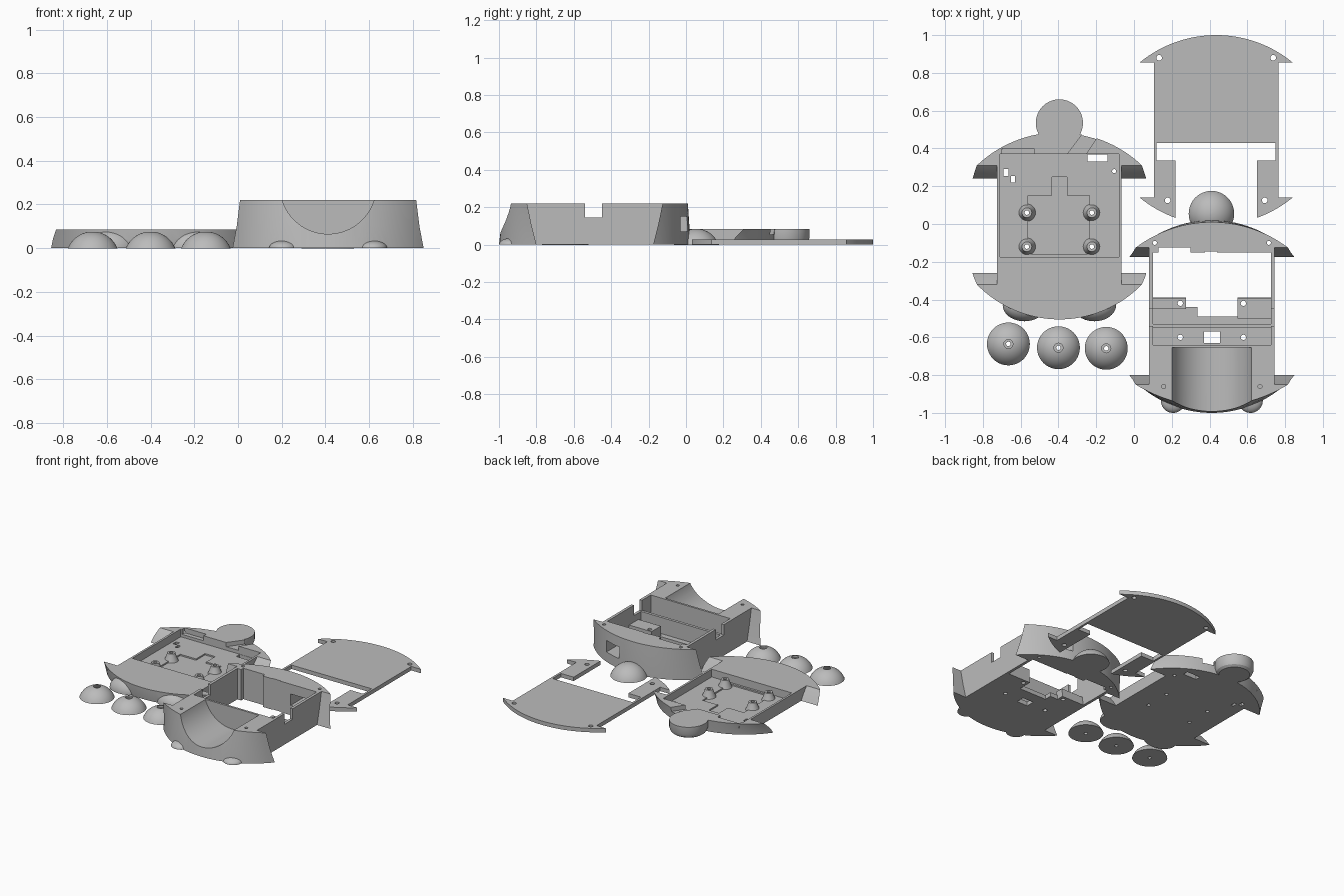
import bpy, bmesh, math

if "Cube" in bpy.data.objects:
    bpy.data.objects.remove(bpy.data.objects["Cube"], do_unlink=True)

grey = bpy.data.materials.new("plain_grey")
grey.use_nodes = True
grey.diffuse_color = (0.5, 0.5, 0.5, 1)
grey.node_tree.nodes["Principled BSDF"].inputs["Base Color"].default_value = (0.5, 0.5, 0.5, 1)


def loft(name, rings):
    """Closed solid through rings of 3D points with equal counts."""
    bm = bmesh.new()
    rows = [[bm.verts.new(p) for p in ring] for ring in rings]
    for low, high in zip(rows, rows[1:]):
        for i in range(len(low)):
            j = (i + 1) % len(low)
            bm.faces.new((low[i], low[j], high[j], high[i]))
    bm.faces.new(rows[0][::-1])
    bm.faces.new(rows[-1])
    bmesh.ops.recalc_face_normals(bm, faces=bm.faces)
    mesh = bpy.data.meshes.new(name)
    bm.to_mesh(mesh)
    bm.free()
    mesh.materials.append(grey)
    obj = bpy.data.objects.new(name, mesh)
    bpy.context.collection.objects.link(obj)
    return obj


def prism(name, pts, z0, z1):
    return loft(name, [[(x, y, z) for x, y in pts] for z in (z0, z1)])


def box(x0, x1, y0, y1, z0, z1, name="block"):
    return prism(name, [(x0, y0), (x1, y0), (x1, y1), (x0, y1)], z0, z1)


def turned(x, y, profile, name="turned", n=40):
    """Solid of revolution from (radius, z) pairs."""
    return loft(name, [[(x + r * math.cos(i * math.tau / n), y + r * math.sin(i * math.tau / n), z)
                        for i in range(n)] for r, z in profile])


def hole(x, y, r, z0=-0.1, z1=0.4):
    return turned(x, y, [(r, z0), (r, z1)], "hole", 20)


def dome_profile(r, h, n=10):
    """Spherical cap with base radius r and height h."""
    big = (r * r + h * h) / (2 * h)
    top = math.asin(r / big) if h < big else math.pi / 2
    return [(big * math.sin(a), h - big + big * math.cos(a))
            for a in [top * (1 - i / n) + 0.01 for i in range(n + 1)]]


def arc(cx, w, chord, apex, n=32):
    """Circular arc through two tips and an apex."""
    s = abs(apex - chord)
    r = (w * w + s * s) / (2 * s)
    a = math.asin(w / r)
    sign = 1 if apex > chord else -1
    return [(cx + r * math.sin(t), apex - sign * r * (1 - math.cos(t)))
            for t in [a * (2 * i / n - 1) for i in range(n + 1)]]


def cap(cx, levels):
    """Curved end with fenders; levels are (z, half width, chord y, apex y)."""
    return loft("cap", [[(x, y, z) for x, y in arc(cx, w, c, p)] for z, w, c, p in levels])


def combine(target, tools, operation):
    for tool in tools:
        mod = target.modifiers.new("combine", "BOOLEAN")
        mod.operation, mod.solver, mod.object = operation, "EXACT", tool
        bpy.context.view_layer.objects.active = target
        bpy.ops.object.modifier_apply(modifier=mod.name)
        bpy.data.objects.remove(tool, do_unlink=True)


def add(target, *tools):
    combine(target, tools, "UNION")


def cut(target, *tools):
    combine(target, tools, "DIFFERENCE")


def lamp(x, y, rx, ry, h):
    obj = turned(0, 0, [(math.cos(a), math.sin(a)) for a in [i * 0.155 for i in range(11)]])
    for v in obj.data.vertices:
        v.co = (x + v.co.x * rx, y + v.co.y * ry, v.co.z * h)
    return obj


def finish(obj):
    bpy.ops.object.select_all(action="DESELECT")
    obj.select_set(True)
    bpy.context.view_layer.objects.active = obj
    bpy.ops.object.shade_smooth_by_angle(angle=math.radians(30))


# Lower chassis: tray with fendered ends, tail disc and lamps
cx, top = -0.395, 0.085
chassis = box(-0.725, -0.065, -0.36, 0.34, 0, top, "lower_chassis")
add(chassis,
    cap(cx, [(0, 0.46, 0.24, 0.475), (0.04, 0.452, 0.265, 0.48), (top, 0.437, 0.31, 0.485)]),
    cap(cx, [(0, 0.46, -0.26, -0.495), (0.04, 0.452, -0.285, -0.502), (top, 0.437, -0.32, -0.505)]),
    turned(cx, 0.535, [(0.1, 0), (0.116, 0.012), (0.125, 0.035), (0.125, top)]),
    *[lamp(cx + s * 0.185, -0.43, 0.115, 0.085, 0.084) for s in (-1, 1)])
cut(chassis,
    box(-0.71, -0.08, -0.175, 0.37, 0.03, 0.2),
    box(-0.56, -0.235, -0.16, 0.15, 0.02, 0.2),
    box(-0.435, -0.355, 0.14, 0.25, 0.02, 0.2),
    box(-0.70, -0.53, 0.35, 0.4, 0.05, 0.2),
    prism("channel", [(-0.36, 0.36), (-0.26, 0.36), (-0.18, 0.48), (-0.27, 0.48)], 0.055, 0.2),
    box(-0.245, -0.14, 0.33, 0.368, -0.1, 0.2),
    box(-0.69, -0.665, 0.255, 0.29, -0.1, 0.2),
    box(-0.65, -0.63, 0.22, 0.255, -0.1, 0.2),
    hole(-0.105, 0.28, 0.011))

# Screw posts in the tray
for sx in (-1, 1):
    for y in (-0.12, 0.06):
        x = cx + sx * 0.172
        add(chassis, turned(x, y, [(0.048, 0.015), (0.03, 0.06), (0.026, 0.075)], n=24))
        cut(chassis, hole(x, y, 0.012))
finish(chassis)

# Upper shell: deep tapered ends on an open box
cx, top = 0.412, 0.22
shell = box(0.08, 0.745, -0.88, -0.12, 0, top, "upper_shell")
add(shell,
    cap(cx, [(0, 0.437, -0.175, 0.02), (0.1, 0.418, -0.15, 0.018), (top, 0.403, -0.125, 0.01)]),
    cap(cx, [(0, 0.437, -0.8, -1.0), (0.1, 0.418, -0.825, -0.988), (top, 0.403, -0.85, -0.965)]),
    *[lamp(cx + s * 0.205, -0.935, 0.065, 0.065, 0.035) for s in (-1, 1)])
cut(shell,
    box(0.1, 0.725, -0.64, -0.15, 0.03, 0.4),
    box(0.1, 0.725, -0.39, -0.15, -0.1, 0.1),
    box(0.275, 0.548, -0.44, -0.38, -0.1, 0.1),
    box(0.335, 0.548, -0.49, -0.43, -0.1, 0.1),
    box(0.13, 0.3, -0.16, -0.125, -0.1, 0.4),
    box(0.375, 0.44, -0.16, -0.145, -0.1, 0.4),
    box(0.05, 0.78, -0.54, -0.45, 0.145, 0.4),
    box(0.52, 0.645, -0.2, 0.1, 0.07, 0.15))

# Round valley across the front
valley = turned(0, 0, [(0.22, 0.655), (0.22, 1.1)], n=96)
for v in valley.data.vertices:
    v.co = (cx + v.co.x, -v.co.z, 0.285 + v.co.y)
valley.data.flip_normals()
bm = bmesh.new()
bm.from_mesh(valley.data)
bmesh.ops.recalc_face_normals(bm, faces=bm.faces)
bm.to_mesh(valley.data)
bm.free()
cut(shell, valley)

# Partition, mounting blocks and screw holes
add(shell,
    box(0.09, 0.735, -0.55, -0.53, 0.01, 0.145),
    box(0.548, 0.735, -0.5, -0.395, 0.01, 0.1),
    box(0.09, 0.275, -0.45, -0.395, 0.01, 0.06))
cut(shell, box(0.37, 0.455, -0.63, -0.57, -0.1, 0.2))
for s in (-1, 1):
    cut(shell, hole(cx + s * 0.167, -0.42, 0.014), hole(cx + s * 0.167, -0.6, 0.014),
        hole(cx + s * 0.302, -0.1, 0.011), hole(cx + s * 0.255, -0.86, 0.011, 0.1))
finish(shell)

# Flat cover plate with an open slot and two arms
cx, thick = 0.435, 0.028
plate = box(0.105, 0.765, 0.1, 0.9, 0, thick, "cover_plate")
add(plate, cap(cx, [(z, 0.405, 0.855, 1.0) for z in (0, thick)]),
    cap(cx, [(z, 0.405, 0.14, -0.005) for z in (0, thick)]))
cut(plate,
    box(0.12, 0.75, 0.335, 0.43, -0.1, 0.1),
    box(0.22, 0.65, -0.1, 0.34, -0.1, 0.1),
    *[hole(cx + s * 0.302, 0.88, 0.015) for s in (-1, 1)],
    *[hole(cx + s * 0.257, 0.125, 0.015) for s in (-1, 1)])
finish(plate)

# Loose domes: three with screw holes, one plain
for i, (x, y) in enumerate([(-0.665, -0.635), (-0.4, -0.655), (-0.147, -0.658)]):
    dome = turned(x, y, dome_profile(0.113, 0.076), "wheel_dome_%d" % (i + 1))
    cut(dome, hole(x, y, 0.012), hole(x, y, 0.024, 0.06))
    finish(dome)
finish(turned(0.41, 0.055, dome_profile(0.12, 0.085), "plain_dome"))
